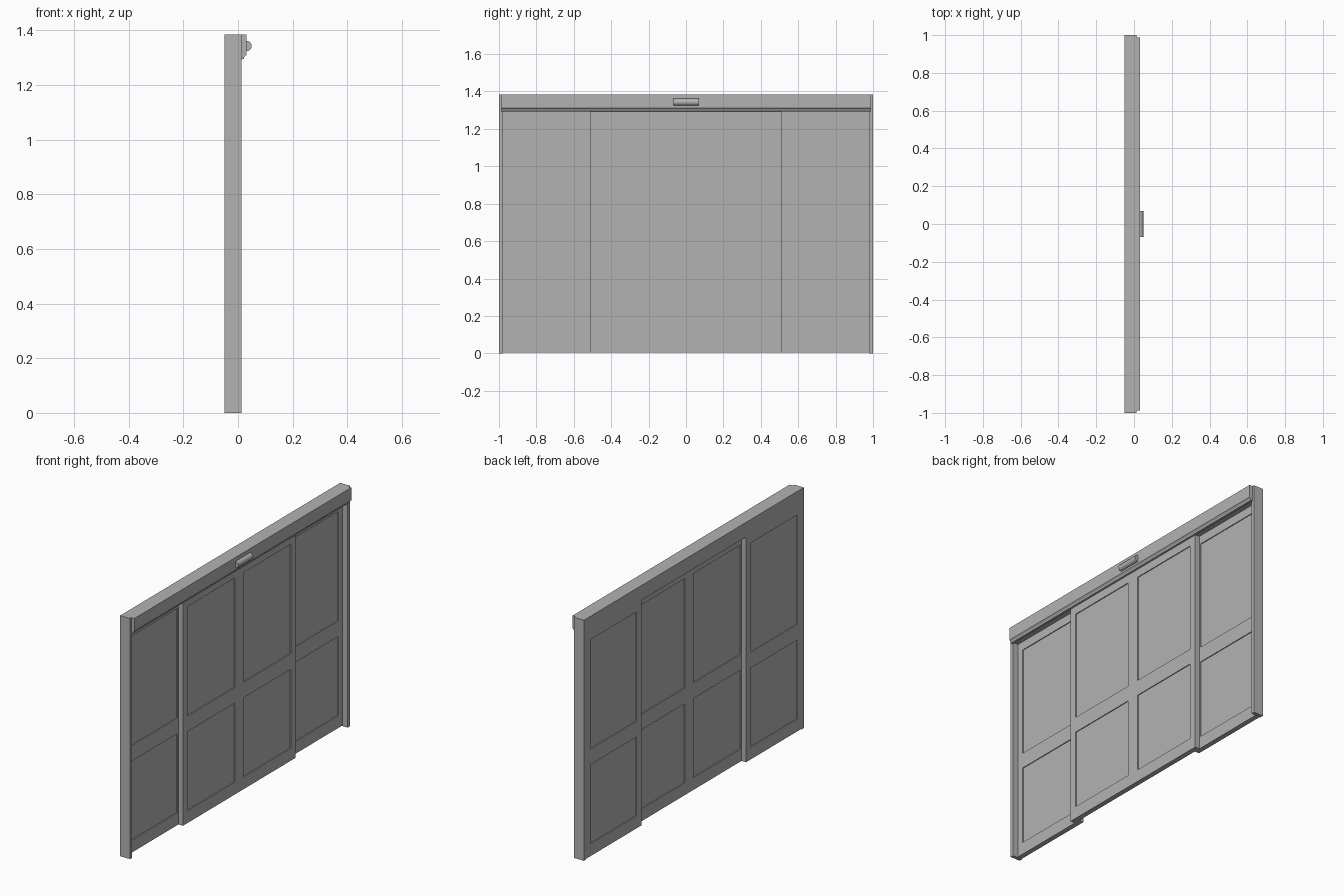
import bpy, bmesh, math

if "Cube" in bpy.data.objects:
    bpy.data.objects.remove(bpy.data.objects["Cube"])

GREY = bpy.data.materials.new("grey_metal")
GREY.diffuse_color = (0.45, 0.45, 0.45, 1)
GREY.use_nodes = True
GREY.node_tree.nodes["Principled BSDF"].inputs["Base Color"].default_value = GREY.diffuse_color

def make_object(name, bm):
    bmesh.ops.recalc_face_normals(bm, faces=bm.faces)
    mesh = bpy.data.meshes.new(name)
    bm.to_mesh(mesh)
    bm.free()
    mesh.materials.append(GREY)
    obj = bpy.data.objects.new(name, mesh)
    bpy.context.collection.objects.link(obj)
    return obj

def box(name, lo, hi):
    bm = bmesh.new()
    bmesh.ops.create_cube(bm, size=1)
    for v in bm.verts:
        v.co = [lo[i] + (v.co[i] + 0.5) * (hi[i] - lo[i]) for i in range(3)]
    return make_object(name, bm)

def extrude_faces(bm, faces, vec):
    geom = bmesh.ops.extrude_face_region(bm, geom=faces)["geom"]
    moved = [g for g in geom if isinstance(g, bmesh.types.BMVert)]
    bmesh.ops.translate(bm, verts=moved, vec=vec)

def extrude_profile(name, pts, y0, y1):
    """Extrude a closed (x, z) outline along y."""
    bm = bmesh.new()
    face = bm.faces.new([bm.verts.new((x, y0, z)) for x, z in pts])
    extrude_faces(bm, [face], (0, y1 - y0, 0))
    return make_object(name, bm)

def leaf_frame(name, ys, zs, x0, x1):
    """Stiles and rails as one grid with two open cells, extruded in x."""
    bm = bmesh.new()
    grid = [[bm.verts.new((x0, y, z)) for z in zs] for y in ys]
    for i in range(len(ys) - 1):
        for j in range(len(zs) - 1):
            if i == 1 and j in (1, 3):
                continue
            bm.faces.new((grid[i][j], grid[i + 1][j],
                          grid[i + 1][j + 1], grid[i][j + 1]))
    extrude_faces(bm, bm.faces[:], (x1 - x0, 0, 0))
    return make_object(name, bm)

BACK, MID, FRONT = -0.05, -0.021, 0.008
POST_FRONT = 0.012
HEIGHT, HEAD = 1.385, 1.30
ZS = (0.004, 0.075, 0.53, 0.62, 1.25, HEAD)
INSET = 0.005

def door_leaf(name, side, ys, x0, x1):
    ys = sorted(side * y for y in ys)
    leaf_frame(name + "_frame", ys, ZS, x0, x1)
    # glass panes set back from both faces
    for part, j in (("lower", 1), ("upper", 3)):
        box(f"{name}_{part}_glass", (x0 + INSET, ys[1], ZS[j]),
            (x1 - INSET, ys[2], ZS[j + 1]))

for label, side in (("left", -1), ("right", 1)):
    # end posts
    y0, y1 = sorted((side * 0.98, side * 1.0))
    box(label + "_post", (BACK, y0, 0), (POST_FRONT, y1, HEIGHT))
    # fixed side panels at the back, sliding leaves in front
    door_leaf(label + "_fixed_panel", side, (0.475, 0.52, 0.94, 0.98), BACK, MID)
    door_leaf(label + "_sliding_leaf", side, (0.0, 0.04, 0.47, 0.512), MID, FRONT)

# header beam between the posts
box("header_beam", (BACK, -0.98, HEAD), (POST_FRONT, 0.98, HEIGHT))

# header cover with a chamfered, stepped lower edge
cover = [(POST_FRONT, HEIGHT), (0.031, HEIGHT), (0.031, 1.312),
         (0.023, 1.303), (0.021, 1.296), (POST_FRONT, 1.294)]
extrude_profile("header_cover", cover, -0.987, 0.987)

# half-round motion sensor
sensor = [(0.029, 1.324)]
for k in range(13):
    a = math.radians(-90 + 15 * k)
    sensor.append((0.031 + 0.019 * math.cos(a), 1.343 + 0.019 * math.sin(a)))
sensor.append((0.029, 1.362))
obj = extrude_profile("motion_sensor", sensor, -0.068, 0.068)
bpy.context.view_layer.objects.active = obj
obj.select_set(True)
bpy.ops.object.shade_smooth_by_angle(angle=math.radians(30))
